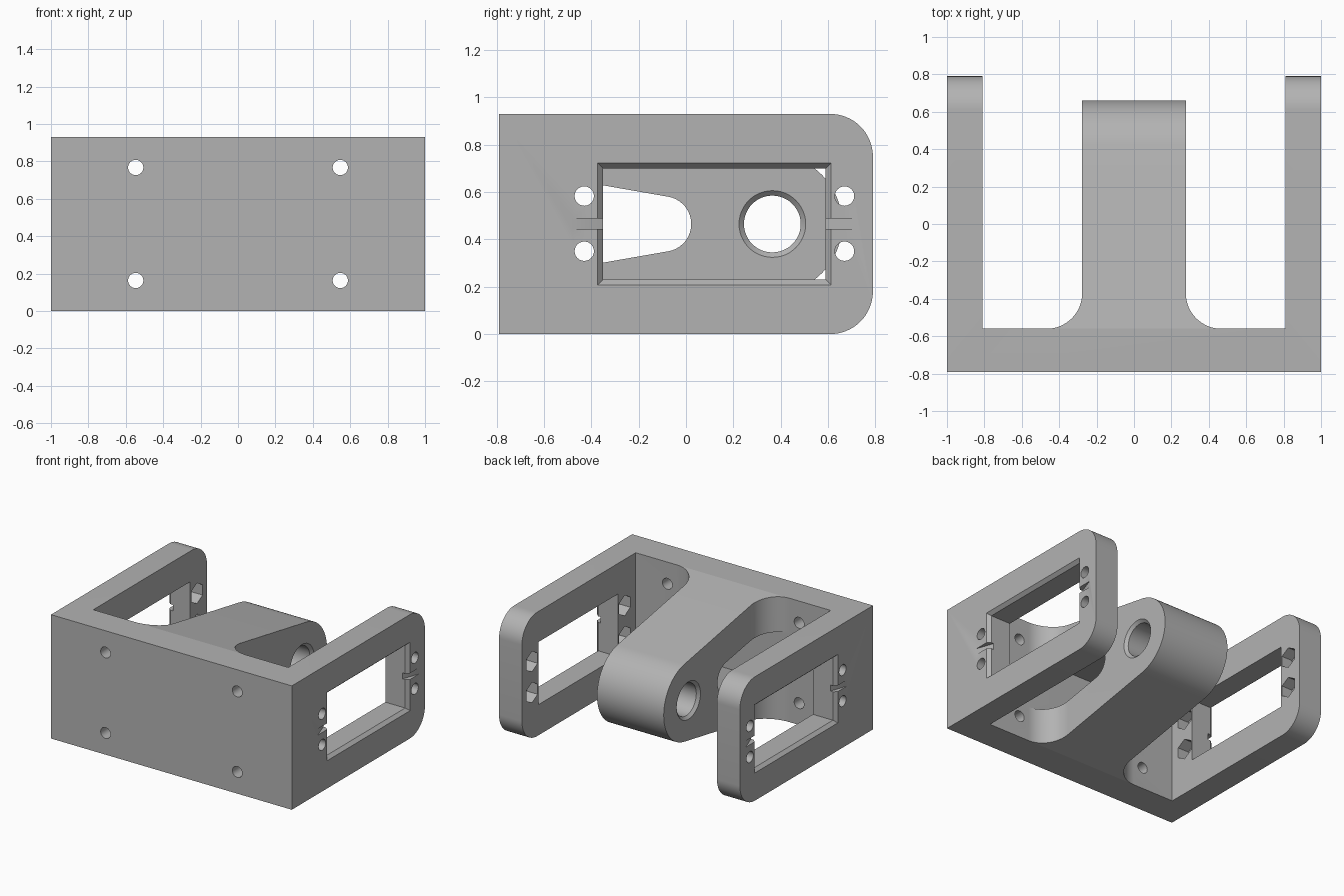
import bpy, bmesh
from math import sin, cos, pi, radians, atan2, acos, hypot

if "Cube" in bpy.data.objects:
    bpy.data.objects.remove(bpy.data.objects["Cube"])

HEIGHT, MID = 0.93, 0.465
FRONT, WALL, BACK = -0.79, -0.56, 0.79
INNER = 0.81                      # inner face of the side arms

grey = bpy.data.materials.new("light_grey")
grey.use_nodes = True
grey.diffuse_color = (0.45, 0.45, 0.45, 1)
grey.node_tree.nodes["Principled BSDF"].inputs["Base Color"].default_value = (0.45, 0.45, 0.45, 1)


def arc(cx, cy, r, start, end, n):
    return [(cx + r * cos(start + (end - start) * i / n),
             cy + r * sin(start + (end - start) * i / n)) for i in range(n + 1)]


def circle(cx, cy, r, n=48, turn=0):
    return arc(cx, cy, r, turn, turn + 2 * pi, n)[:-1]


def nose(cy, r, py, pz):
    """Arc at mid height, tangent to lines from (py, pz) and its mirror."""
    dy, dz = py - cy, pz - MID
    a = atan2(dz, dy) - acos(r / hypot(dy, dz))
    return arc(cy, MID, r, -a, a, 40)


def rect(y0, y1, z0, z1):
    return [(y0, z0), (y1, z0), (y1, z1), (y0, z1)]


def loft(name, axis, rings):
    """Closed solid through (position, outline) rings along x, y or z."""
    place = {"x": lambda p, a, b: (p, a, b), "y": lambda p, a, b: (a, p, b),
             "z": lambda p, a, b: (a, b, p)}[axis]
    bm = bmesh.new()
    loops = [[bm.verts.new(place(p, a, b)) for a, b in pts] for p, pts in rings]
    n = len(loops[0])
    for lo, hi in zip(loops, loops[1:]):
        for i in range(n):
            j = (i + 1) % n
            bm.faces.new((lo[i], lo[j], hi[j], hi[i]))
    bm.faces.new(loops[0])
    bm.faces.new(loops[-1])
    bmesh.ops.recalc_face_normals(bm, faces=bm.faces)
    mesh = bpy.data.meshes.new(name)
    bm.to_mesh(mesh)
    bm.free()
    mesh.materials.append(grey)
    ob = bpy.data.objects.new(name, mesh)
    bpy.context.collection.objects.link(ob)
    return ob


def prism(name, axis, pts, start, end):
    return loft(name, axis, [(start, pts), (end, pts)])


def combine(target, tool, operation):
    mod = target.modifiers.new(operation, "BOOLEAN")
    mod.object, mod.operation, mod.solver = tool, operation, "EXACT"
    bpy.context.view_layer.objects.active = target
    bpy.ops.object.modifier_apply(modifier=mod.name)
    bpy.data.objects.remove(tool)


# U-shaped frame: plan trimmed by a side outline with rounded back corners
plan = [(-2, -2), (2, -2), (2, 2), (INNER, 2), (INNER, WALL),
        (-INNER, WALL), (-INNER, 2), (-2, 2)]
r = 0.18
side = ([(FRONT, 0)] + arc(BACK - r, r, r, -pi / 2, 0, 16)
        + arc(BACK - r, HEIGHT - r, r, 0, pi / 2, 16) + [(FRONT, HEIGHT)])
bracket = prism("bracket", "x", side, -1, 1)
combine(bracket, prism("plan_cutter", "z", plan, -0.5, 1.5), "INTERSECT")

# Central arm: tapered side outline, filleted plan, wedge-shaped opening
arm_side = ([(WALL - 0.04, 0.03), (WALL, 0)] + nose(0.365, 0.295, WALL, HEIGHT)
            + [(WALL, HEIGHT), (WALL - 0.04, HEIGHT - 0.03)])
f, half = 0.19, 0.277
flare = arc(half + f, WALL + f, f, pi * 1.5, pi, 16)
right_edge = [(half + f, WALL - 0.1)] + flare + [(half, 1)]
arm_plan = right_edge + [(-x, y) for x, y in reversed(right_edge)]
arm = prism("central_arm", "x", arm_side, -0.7, 0.7)
combine(arm, prism("arm_plan", "z", arm_plan, -0.5, 1.5), "INTERSECT")
opening = [(WALL, 0.265)] + nose(-0.095, 0.117, WALL, 0.665) + [(WALL, 0.665)]
combine(arm, prism("arm_opening", "x", opening, -0.8, 0.8), "DIFFERENCE")

# Chamfered pivot bore
small, large = circle(0.365, MID, 0.12), circle(0.365, MID, 0.141)
bore = [(-0.4, large), (-half, large), (-half + 0.02, small),
        (half - 0.02, small), (half, large), (0.4, large)]
combine(arm, loft("pivot_bore", "x", bore), "DIFFERENCE")
combine(bracket, arm, "UNION")

for s in (-1, 1):
    # Window with a chamfered outer rim
    inner, outer = rect(-0.35, 0.59, 0.23, 0.70), rect(-0.373, 0.613, 0.208, 0.722)
    window = [(s * 0.7, inner), (s * 0.975, inner), (s, outer), (s * 1.1, outer)]
    combine(bracket, loft("window", "x", window), "DIFFERENCE")

    # Screw holes with hexagonal nut pockets on the inner face
    for y in (-0.43, 0.67):
        for z in (0.35, 0.583):
            hole = prism("screw_hole", "x", circle(y, z, 0.041, 24), s * 0.7, s * 1.1)
            combine(bracket, hole, "DIFFERENCE")
            nut = prism("nut_pocket", "x", circle(y, z, 0.077, 6, pi / 2), s * 0.75, s * 0.9)
            combine(bracket, nut, "DIFFERENCE")

    # Shallow wedge notches running into the window
    for y0, y1 in ((-0.48, -0.34), (0.72, 0.58)):
        wedge = [(s, y0), (s * 0.95, y1), (s * 1.05, y1), (s * 1.05, y0)]
        combine(bracket, prism("notch", "z", wedge, 0.443, 0.489), "DIFFERENCE")

    # Mounting holes through the front plate
    for z in (0.163, 0.767):
        hole = prism("mount_hole", "y", circle(s * 0.547, z, 0.041, 24), -0.9, -0.5)
        combine(bracket, hole, "DIFFERENCE")

bpy.ops.object.select_all(action="DESELECT")
bracket.select_set(True)
bpy.context.view_layer.objects.active = bracket
bpy.ops.object.shade_smooth_by_angle(angle=radians(30))
